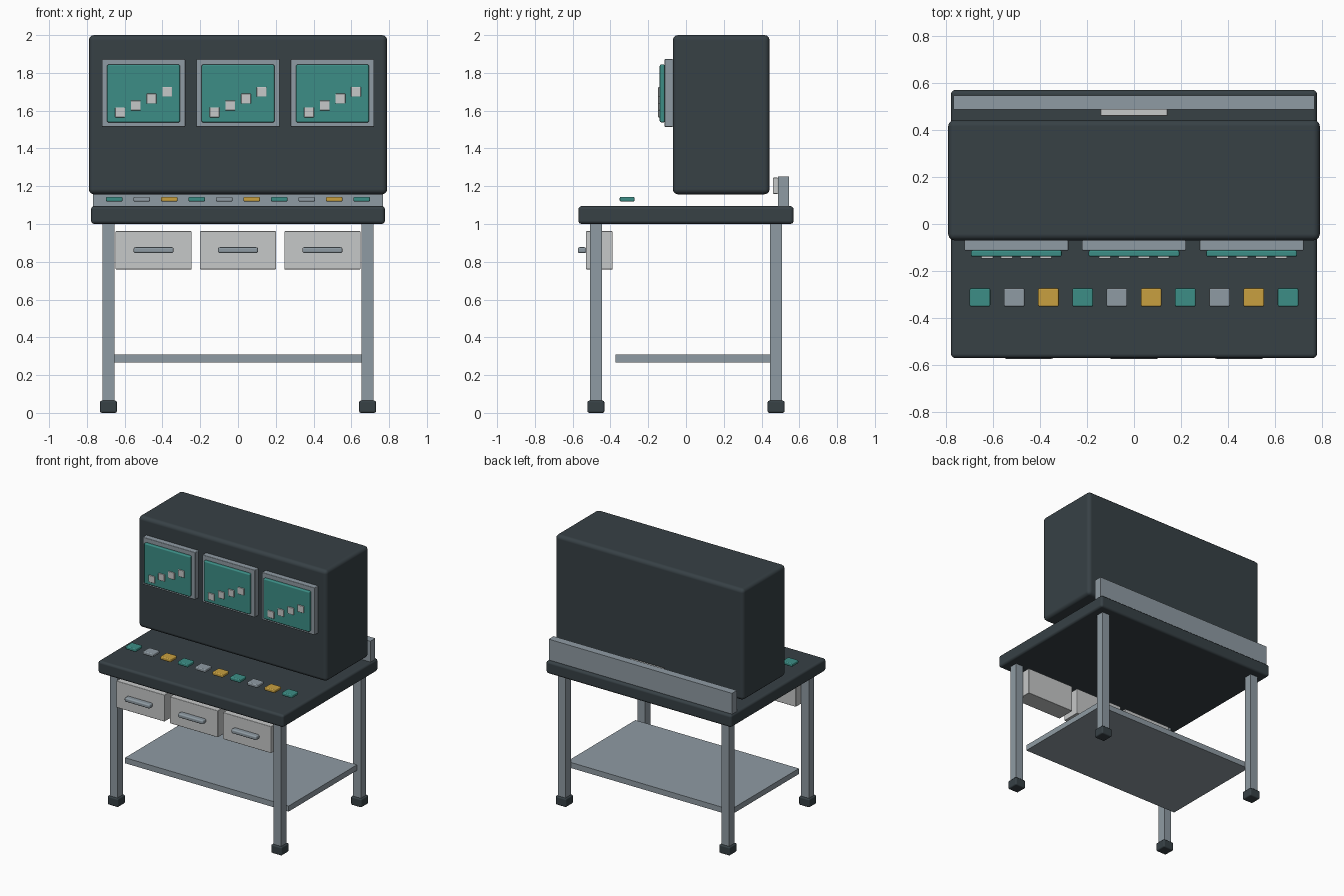
import bpy
import bmesh

old = bpy.data.objects.get("Cube")
if old:
    bpy.data.objects.remove(old, do_unlink=True)


def material(name, rgb):
    mat = bpy.data.materials.new(name)
    mat.use_nodes = True
    color = (*rgb, 1)
    mat.diffuse_color = color
    mat.node_tree.nodes["Principled BSDF"].inputs["Base Color"].default_value = color
    return mat


charcoal = material("charcoal", (0.038, 0.052, 0.060))
steel = material("steel_grey", (0.275, 0.328, 0.366))
teal = material("teal", (0.045, 0.27, 0.238))
pale = material("pale_grey", (0.565, 0.577, 0.577))
amber = material("amber", (0.578, 0.352, 0.051))


def box(name, mat, x, y, z, bevel=0.0):
    """Box from (min, max) ranges on each axis, with optional rounded edges."""
    mesh = bpy.data.meshes.new(name)
    bm = bmesh.new()
    bmesh.ops.create_cube(bm, size=1)
    for v in bm.verts:
        v.co = [lo + (c + 0.5) * (hi - lo) for c, (lo, hi) in zip(v.co, (x, y, z))]
    for f in bm.faces:
        f.smooth = bevel > 0
    bm.to_mesh(mesh)
    bm.free()
    mesh.materials.append(mat)
    obj = bpy.data.objects.new(name, mesh)
    bpy.context.collection.objects.link(obj)
    if bevel:
        mod = obj.modifiers.new("rounded_edges", "BEVEL")
        mod.width = bevel
        mod.segments = 3
        mod.harden_normals = True
    return obj


def span(center, size):
    return (center - size / 2, center + size / 2)


# Desk top, back rail and lower shelf
box("desk_top", charcoal, span(0, 1.556), span(0, 1.14), (1.0, 1.095), 0.018)
box("back_rail", steel, span(0, 1.536), (0.487, 0.546), (1.09, 1.252))
box("lower_shelf", steel, span(0, 1.37), (-0.373, 0.445), (0.268, 0.31))

# Blank label plate on the inside of the back rail
box("label_plate", pale, span(0, 0.285), (0.46, 0.488), (1.16, 1.245), 0.004)

# Legs with feet
for side, sx in (("left", 1), ("right", -1)):
    for end, sy in (("front", -1), ("back", 1)):
        x, y = sx * 0.686, sy * 0.477
        box(f"{end}_{side}_leg", steel, span(x, 0.064), span(y, 0.064), (0.05, 1.005))
        box(f"{end}_{side}_foot", charcoal, span(x, 0.09), span(y, 0.09), (0, 0.065), 0.01)

# Drawers with handles
for i in range(3):
    x = (i - 1) * 0.447
    box(f"drawer_{i + 1}", pale, span(x, 0.404), (-0.53, -0.388), (0.76, 0.962), 0.004)
    box(f"drawer_handle_{i + 1}", steel, span(x, 0.212), (-0.573, -0.528), (0.846, 0.877), 0.01)

# Console cabinet
box("cabinet", charcoal, span(0, 1.58), (-0.07, 0.443), (1.157, 2.0), 0.028)

# Screens with frames and rising chart markers
for i in range(3):
    x = (i - 1) * 0.5
    box(f"screen_frame_{i + 1}", steel, span(x, 0.442), (-0.113, -0.068), (1.514, 1.873), 0.005)
    box(f"screen_{i + 1}", teal, span(x, 0.386), (-0.139, -0.112), (1.538, 1.844), 0.008)
    for j in range(4):
        box(f"chart_marker_{i + 1}_{j + 1}", pale, span(x - 0.124 + j * 0.083, 0.052),
            (-0.147, -0.137), span(1.591 + j * 0.0363, 0.052), 0.003)

# Row of control buttons
button_colors = (teal, steel, amber)
for i in range(10):
    box(f"button_{i + 1}", button_colors[i % 3], span((i - 4.5) * 0.1455, 0.088),
        span(-0.312, 0.078), (1.119, 1.144), 0.007)
